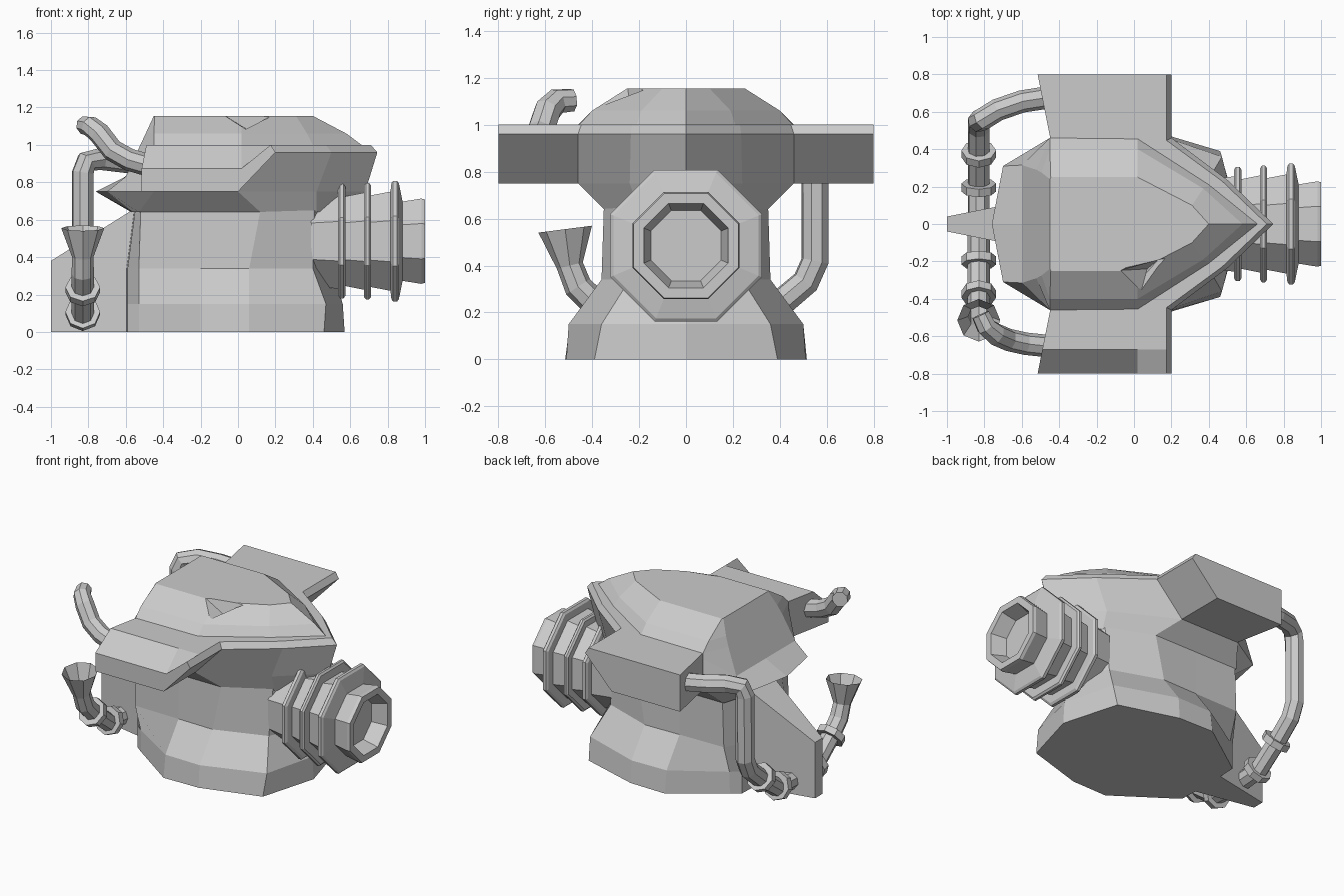
import bpy, bmesh, math
from mathutils import Vector

if "Cube" in bpy.data.objects:
    bpy.data.objects.remove(bpy.data.objects["Cube"])


def loft(name, rings):
    """Skin a series of equal-length closed rings and cap both ends."""
    bm = bmesh.new()
    rows = [[bm.verts.new(p) for p in r] for r in rings]
    n = len(rows[0])
    for a, b in zip(rows, rows[1:]):
        for i in range(n):
            j = (i + 1) % n
            bm.faces.new((a[i], a[j], b[j], b[i]))
    bm.faces.new(rows[0][::-1])
    bm.faces.new(rows[-1])
    bmesh.ops.remove_doubles(bm, verts=bm.verts, dist=1e-4)
    bmesh.ops.recalc_face_normals(bm, faces=bm.faces)
    me = bpy.data.meshes.new(name)
    bm.to_mesh(me)
    bm.free()
    ob = bpy.data.objects.new(name, me)
    bpy.context.collection.objects.link(ob)
    return ob


def mirrored(half, z):
    """Full ring from a half outline; the first and last points lie on y = 0."""
    pts = [(p[0], p[1], p[2] if len(p) > 2 else z) for p in half]
    return pts + [(x, -y, h) for x, y, h in pts[-2:0:-1]]


def pipe(name, path, caps=True):
    """Octagonal tube; points are x, y, z, radius."""
    cu = bpy.data.curves.new(name, 'CURVE')
    cu.dimensions = '3D'
    cu.bevel_depth = 1.0
    cu.bevel_resolution = 2
    cu.use_fill_caps = caps
    sp = cu.splines.new('POLY')
    sp.points.add(len(path) - 1)
    sp.use_smooth = False
    for pt, (x, y, z, r) in zip(sp.points, path):
        pt.co = (x, y, z, 1)
        pt.radius = r
    ob = bpy.data.objects.new(name, cu)
    bpy.context.collection.objects.link(ob)


def collar(name, loc, direction):
    bpy.ops.mesh.primitive_cylinder_add(vertices=8, radius=0.093, depth=0.045, location=loc)
    ob = bpy.context.object
    ob.name = name
    ob.rotation_euler = Vector(direction).to_track_quat('Z', 'X').to_euler()


# Flared lower body, narrowing toward the back
loft("lower_body", [
    mirrored([(-.6, 0), (-.59, .24), (-.53, .285), (-.2, .515), (.06, .51), (.46, .39), (.57, 0)], 0),
    mirrored([(-.6, 0), (-.59, .24), (-.53, .29), (-.2, .495), (.06, .50), (.47, .36), (.56, 0)], .15),
    mirrored([(-.6, 0), (-.59, .24), (-.53, .35), (-.2, .355), (.06, .36), (.40, .24), (.50, 0)], .34),
    mirrored([(-.56, 0), (-.55, .24), (-.52, .35), (-.2, .35), (.12, .35), (.41, .21), (.55, 0)], .65),
])

# Helmet with pointed brim and faceted dome
helmet = loft("helmet", [
    mirrored([(-.57, 0), (-.56, .25), (-.53, .35), (.12, .35), (.42, .2), (.62, 0)], .64),
    mirrored([(-.76, 0), (-.70, .31), (-.45, .46), (0, .46), (.42, .24), (.68, 0)], .75),
    mirrored([(-.6, 0, .83), (-.6, .315, .83), (-.45, .46), (.2, .46), (.5, .235), (.745, 0)], .96),
    mirrored([(-.522, 0), (-.522, .29), (-.45, .46), (.17, .45), (.47, .23), (.71, 0)], 1.0),
    mirrored([(-.522, 0), (-.522, .29), (-.45, .46), (.02, .455), (.4, .21), (.66, 0)], 1.0),
    mirrored([(-.494, 0), (-.494, .275), (-.45, .40), (.02, .40), (.37, .19), (.58, 0)], 1.06),
    mirrored([(-.45, 0), (-.45, .24), (-.445, .25), (.02, .25), (.31, .1), (.4, 0)], 1.155),
])

# Chipped notch in the dome edge
chip = loft("notch_cutter", [
    [(-.11, -.25, 1.18), (.19, -.18, 1.18), (.03, -.39, 1.09)],
    [(.07, -.24, 1.07), (.13, -.19, 1.09), (.05, -.28, 1.06)],
])
chip.hide_render = True
chip.hide_set(True)
cut = helmet.modifiers.new("notch", 'BOOLEAN')
cut.object = chip
cut.operation = 'DIFFERENCE'
cut.solver = 'EXACT'


# Side wings; the front one has a chamfered outer top edge
def wing(name, side, outer_top):
    rings = []
    for y, back, top in ((.42, -.44, 1), (.67, -.49, 1), (.8, -.515, outer_top)):
        prof = [(back, .75), (0, .75), (.2, .96), (.175, 1), (.02, top), (back, top)]
        rings.append([(x, side * y, z) for x, z in prof])
    loft(name, rings)


wing("left_wing", 1, 1.0)
wing("right_wing", -1, .875)

# Tapered rear fin
loft("rear_fin", [[(x, -w, 0), (x, w, 0), (x, w, h), (x, -w, h)]
                  for x, w, h in ((-1, .04, .38), (-.52, .135, .68))])

# Eight-sided snout: x position and half width across flats
snout = [(.39, .235), (.535, .255), (.535, .29), (.545, .305), (.565, .305), (.575, .29),
         (.575, .24), (.675, .26), (.675, .3), (.685, .312), (.7, .312), (.71, .3),
         (.71, .245), (.815, .265), (.82, .31), (.83, .323), (.85, .323), (.86, .31),
         (.88, .212), (.98, .228), (1, .223), (1, .18), (.9, .15)]
loft("snout", [[(x, a / math.cos(math.pi / 8) * math.cos(math.pi * (k + .5) / 4),
                 .485 + a / math.cos(math.pi / 8) * math.sin(math.pi * (k + .5) / 4))
                for k in range(8)] for x, a in snout])

# Intact pipe from left wing to fin
R = .06
pipe("left_pipe", [(-.44, .68, .89, R), (-.6, .655, .91, R), (-.73, .61, .925, R),
                   (-.81, .56, .91, R), (-.83, .55, .85, R), (-.83, .55, .42, R),
                   (-.83, .51, .33, R), (-.83, .38, .22, R), (-.83, .21, .095, R),
                   (-.83, .03, .085, R)])

# Broken pipe: upper stub on the wing, lower stub with a torn flared mouth
pipe("upper_pipe_stub", [(-.44, -.655, .88, R), (-.58, -.64, .92, R), (-.67, -.62, .97, R),
                         (-.74, -.59, 1.06, R), (-.79, -.55, 1.1, .055), (-.82, -.485, 1.105, .05)])
pipe("lower_pipe_stub", [(-.83, -.03, .085, R), (-.83, -.21, .095, R), (-.83, -.38, .23, R),
                         (-.83, -.46, .31, R), (-.83, -.495, .4, .057), (-.83, -.515, .555, .115)],
     caps=False)

# Pipe collars
for side, label in ((1, "left"), (-1, "right")):
    collar(label + "_collar_outer", (-.83, side * .375, .225), (0, side * .8, .6))
    collar(label + "_collar_inner", (-.83, side * .195, .1), (0, side, .35))
